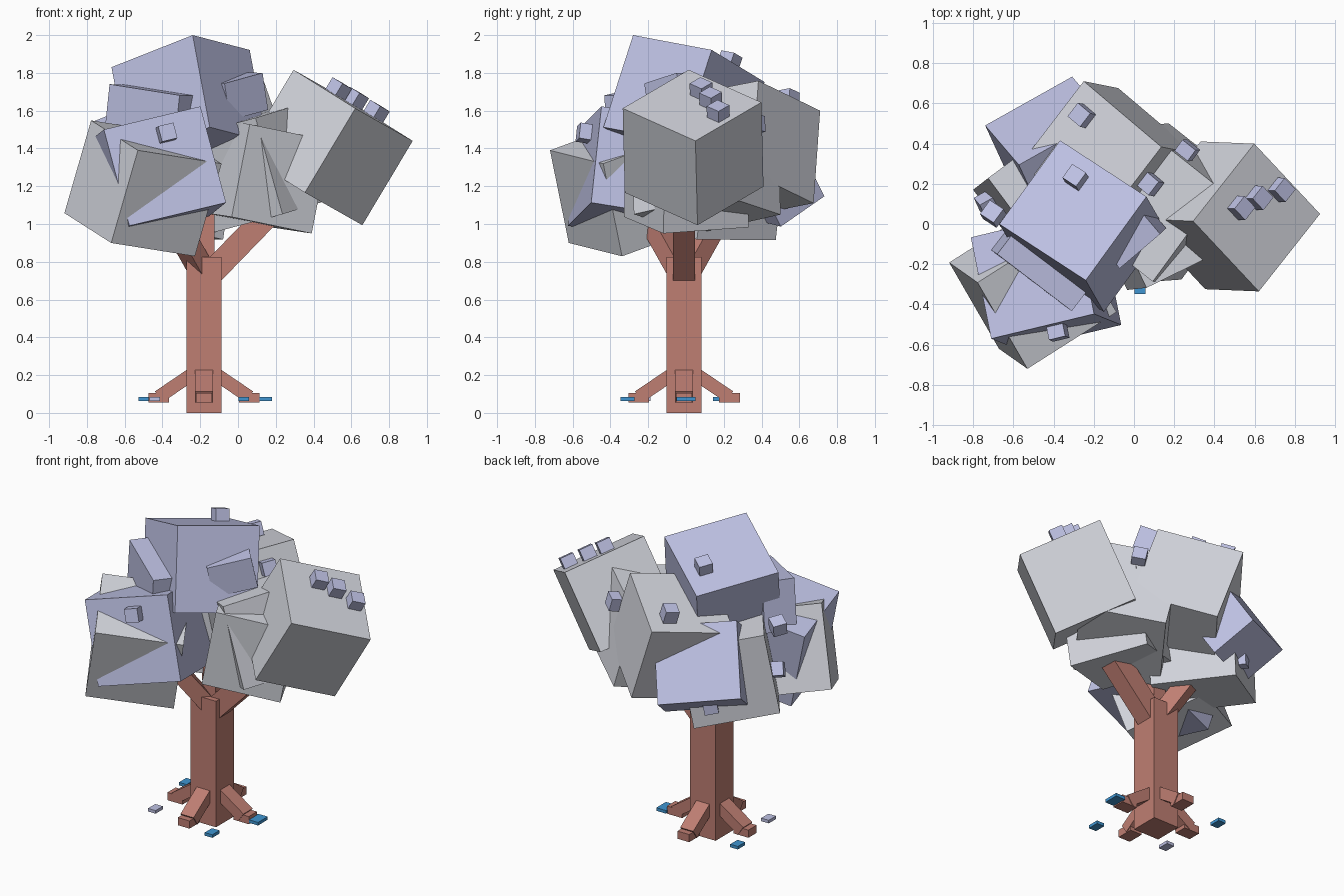
import bpy, bmesh
from math import pi
from mathutils import Vector, Matrix

cube = bpy.data.objects.get("Cube")
if cube:
    bpy.data.objects.remove(cube, do_unlink=True)


def material(name, rgb):
    m = bpy.data.materials.new(name)
    m.use_nodes = True
    m.diffuse_color = (*rgb, 1)
    bsdf = m.node_tree.nodes["Principled BSDF"]
    bsdf.inputs["Base Color"].default_value = (*rgb, 1)
    bsdf.inputs["Roughness"].default_value = 0.8
    return m


LILAC = material("lilac leaves", (0.52, 0.54, 0.78))
GREY = material("pale grey leaves", (0.65, 0.665, 0.72))
BARK = material("red brown bark", (0.52, 0.21, 0.17))
BLUE = material("blue chips", (0.05, 0.30, 0.64))


def block(name, mat, centre, size, rot=None):
    """Box of the given size, turned by a 3x3 rotation."""
    bm = bmesh.new()
    m = Matrix.Translation(centre) @ (rot or Matrix.Identity(3)).to_4x4()
    bmesh.ops.create_cube(bm, size=1, matrix=m @ Matrix.Diagonal((*size, 1)))
    mesh = bpy.data.meshes.new(name)
    bm.to_mesh(mesh)
    bm.free()
    mesh.materials.append(mat)
    ob = bpy.data.objects.new(name, mesh)
    bpy.context.collection.objects.link(ob)


def frame(a, b):
    """Rotation whose axes follow edge a, edge b and their normal."""
    x = Vector(a).normalized()
    z = x.cross(Vector(b)).normalized()
    return Matrix((x, z.cross(x), z)).transposed()


def leaf(name, mat, corner, a, b, size=(0.52, 0.52, 0.52)):
    """Tilted block grown from one corner along edges a, b and a x b."""
    rot = frame(a, b)
    block(name, mat, Vector(corner) + rot @ (Vector(size) / 2), size, rot)
    return rot


def beam(name, mat, start, end, width, height):
    """Square bar between two points."""
    s, e = Vector(start), Vector(end)
    d = e - s
    side = Vector((0, 0, 1)).cross(d)
    block(name, mat, (s + e) / 2, (d.length, width, height), frame(d, side))


# Leaf blocks
right = leaf("right_leaf_block", GREY, (0.925, 0.05, 1.44), (-0.30, -0.38, 0.17), (-0.32, 0.35, 0.20))
top = leaf("top_leaf_block", LILAC, (-0.24, -0.28, 2.0), (-0.43, 0.28, -0.17), (0.30, 0.42, -0.08),
           (0.54, 0.52, 0.52))
front = leaf("front_leaf_block", LILAC, (-0.71, -0.57, 1.50), (0.50, 0.12, 0.12), (0.15, -0.05, -0.50),
             (0.54, 0.53, 0.52))
leaf("left_leaf_block", GREY, (-0.53, -0.72, 1.39), (0.44, 0.28, -0.07), (-0.14, 0.10, -0.49),
     (0.53, 0.52, 0.52))
back = leaf("back_leaf_block", GREY, (-0.25, 0.71, 1.60), (0.39, -0.33, 0.16), (-0.31, -0.41, -0.08),
            (0.53, 0.52, 0.52))
middle = leaf("middle_leaf_block", GREY, (0.03, 0.49, 1.56), (0.14, 0.01, -0.50), (0.38, -0.30, 0.10),
              (0.53, 0.52, 0.58))
low = leaf("low_back_leaf_block", LILAC, (-0.74, 0.49, 1.21), (0.41, 0.23, -0.06), (0.20, -0.20, 0.42),
           (0.50, 0.47, 0.30))
side = leaf("side_leaf_block", GREY, (-0.80, 0.17, 1.01), (0.39, 0.29, -0.09), (0.05, 0.04, 0.51))
leaf("inner_leaf_block", GREY, (0.39, -0.12, 0.95), (-0.20, 0.42, 0.03), (-0.44, -0.18, 0.09),
     (0.50, 0.48, 0.50))

# Smaller leaf slabs
leaf("front_leaf_slab", LILAC, (-0.68, -0.15, 1.74), (0.38, -0.29, -0.06), (0.06, -0.05, -0.4),
     (0.47, 0.32, 0.2))
leaf("right_leaf_slab", LILAC, (0.13, -0.05, 1.80), (0.03, 0.03, -0.20), (-0.20, -0.17, -0.05),
     (0.20, 0.27, 0.20))

# Small buds sitting on the leaf blocks
buds = [
    ((0.53, 0.08, 1.71), right), ((0.62, 0.13, 1.66), right), ((0.73, 0.17, 1.59), right),
    ((-0.38, -0.53, 1.48), front), ((-0.29, 0.23, 1.86), top), ((-0.26, 0.54, 1.66), back),
    ((0.08, 0.20, 1.63), back), ((0.26, 0.36, 1.53), middle), ((-0.70, 0.05, 1.51), top),
    ((-0.73, 0.10, 1.25), low), ((-0.47, 0.42, 1.07), side),
]
for i, (pos, rot) in enumerate(buds):
    block(f"leaf_bud_{i + 1}", LILAC, pos, (0.085, 0.085, 0.085), rot)

# Trunk with its narrower top
TRUNK = Vector((-0.18, -0.01, 0))
block("trunk", BARK, TRUNK + Vector((0, 0, 0.412)), (0.185, 0.185, 0.824))
block("upper_trunk", BARK, TRUNK + Vector((0.01, 0, 0.92)), (0.09, 0.09, 0.3))

# Branches
beam("right_branch", BARK, (-0.16, -0.01, 0.72), (0.16, -0.01, 1.05), 0.115, 0.13)
beam("left_front_branch", BARK, (-0.19, -0.03, 0.75), (-0.33, -0.17, 1.0), 0.10, 0.10)
beam("left_back_branch", BARK, (-0.19, 0.01, 0.75), (-0.31, 0.15, 1.0), 0.10, 0.10)

# Four roots: a sloping bar ending in a flat toe
for i, name in enumerate(("left", "back", "right", "front")):
    turn = Matrix.Rotation(i * pi / 2, 3, "Z")
    beam(f"{name}_root", BARK, TRUNK + turn @ Vector((0.07, 0, 0.20)),
         TRUNK + turn @ Vector((0.24, 0, 0.085)), 0.095, 0.07)
    block(f"{name}_root_toe", BARK, TRUNK + turn @ Vector((0.24, 0, 0.08)),
          (0.11, 0.085, 0.05), turn)

# Fallen chips on the ground
chips = [((0.03, -0.31), (0.055, 0.075), BLUE), ((0.145, 0.0), (0.07, 0.10), BLUE),
         ((-0.50, 0.18), (0.055, 0.075), BLUE), ((-0.44, -0.225), (0.055, 0.075), LILAC)]
for i, ((x, y), (w, d), mat) in enumerate(chips):
    block(f"fallen_chip_{i + 1}", mat, (x, y, 0.073), (w, d, 0.02))
